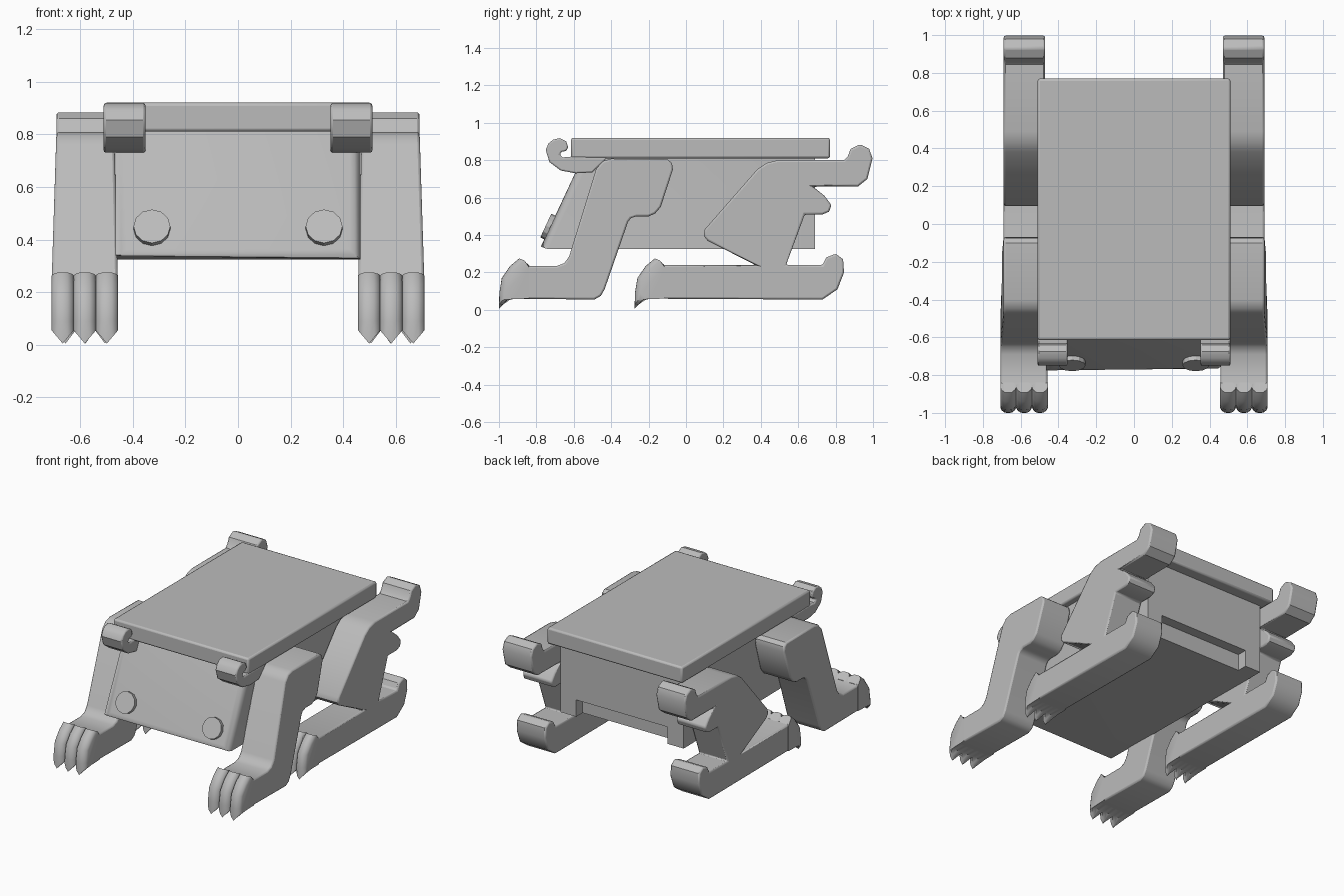
import bpy, bmesh, math
from mathutils import Vector

cube = bpy.data.objects.get("Cube")
if cube:
    bpy.data.objects.remove(cube, do_unlink=True)

stone = bpy.data.materials.new("plain grey")
stone.use_nodes = True
GREY = (0.5, 0.5, 0.5, 1)
stone.diffuse_color = GREY
stone.node_tree.nodes["Principled BSDF"].inputs["Base Color"].default_value = GREY


def finish(name, bm, bevel=0, mirror=False, angle=35):
    bmesh.ops.recalc_face_normals(bm, faces=bm.faces)
    mesh = bpy.data.meshes.new(name)
    bm.to_mesh(mesh)
    bm.free()
    mesh.materials.append(stone)
    ob = bpy.data.objects.new(name, mesh)
    bpy.context.collection.objects.link(ob)
    bpy.ops.object.select_all(action="DESELECT")
    ob.select_set(True)
    bpy.context.view_layer.objects.active = ob
    bpy.ops.object.shade_smooth_by_angle(angle=math.radians(angle))
    if bevel:
        mod = ob.modifiers.new("Bevel", "BEVEL")
        mod.width, mod.segments = bevel, 2
        mod.limit_method, mod.angle_limit = "ANGLE", math.radians(50)
    if mirror:
        ob.modifiers.new("Mirror", "MIRROR")
    return ob


def loft(sections):
    """Join matching (y, z) outlines, given as (x, outline), into a solid."""
    bm = bmesh.new()
    rings = [[bm.verts.new((x, y, z)) for y, z in pts] for x, pts in sections]
    n = len(rings[0])
    for a, b in zip(rings, rings[1:]):
        for i in range(n):
            j = (i + 1) % n
            bm.faces.new((a[i], a[j], b[j], b[i]))
    bm.faces.new(rings[0])
    bm.faces.new(rings[-1])
    return bm


def box(name, x0, x1, y0, y1, z0, z1, **kw):
    outline = [(y0, z0), (y1, z0), (y1, z1), (y0, z1)]
    return finish(name, loft([(x0, outline), (x1, outline)]), **kw)


# Body with a sloping, soft-edged front
side = [(-.78, .325), (.62, .325), (.62, .812), (-.555, .812)]
bm = loft([(-.465, side), (.465, side)])
bm.normal_update()
front = [e for e in bm.edges if all(v.co.y < -.5 for v in e.verts)
         and min(v.co.z for v in e.verts) < .8]
bmesh.ops.bevel(bm, geom=front, offset=.042, segments=3, profile=.5,
                affect="EDGES")
finish("body", bm)

# Back panel above an open notch, with a post at each corner
box("back_panel", -.465, .465, .615, .69, .44, .812)
box("back_post", .345, .465, .615, .69, .325, .45, mirror=True)

# Top slab
box("top_slab", -.51, .51, -.615, .77, .81, .92, bevel=.012)

# Scrolls under the front corners of the slab
scroll = [(-.42, .815), (-.475, .76), (-.50, .735), (-.59, .73), (-.67, .745),
          (-.73, .79), (-.75, .855), (-.735, .89), (-.71, .91), (-.675, .918),
          (-.64, .90), (-.63, .87), (-.64, .85), (-.665, .845), (-.675, .83),
          (-.66, .815), (-.60, .82)]
finish("front_scroll", loft([(.352, scroll), (.51, scroll)]),
       bevel=.008, mirror=True)

# Round studs on the sloping front
slope = Vector((0, .225, .487)).normalized()
out = Vector((0, -slope.z, slope.y))
bm = bmesh.new()
bmesh.ops.create_cone(bm, cap_ends=True, segments=12, radius1=.07,
                      radius2=.07, depth=.05)
bm.transform(out.to_track_quat("Z", "Y").to_matrix().to_4x4())
bmesh.ops.translate(bm, verts=bm.verts, vec=(.327, -.727, .44))
finish("front_stud", bm, mirror=True, angle=20)

# Legs, cut from side outlines
front_leg = [(-.94, .06), (-.49, .055), (-.455, .075), (-.435, .11),
             (-.31, .47), (-.295, .49), (-.265, .50), (-.20, .50),
             (-.165, .515), (-.135, .55), (-.07, .75), (-.075, .785),
             (-.10, .805), (-.40, .808), (-.445, .795), (-.48, .755),
             (-.625, .285), (-.65, .25), (-.69, .235), (-.835, .235),
             (-.88, .255), (-.945, .17)]
hind_leg = [(-.22, .06), (.73, .055), (.81, .11), (.845, .20), (.84, .27),
            (.80, .30), (.75, .28), (.73, .24), (.535, .24), (.635, .51),
            (.73, .51), (.765, .525), (.778, .56), (.74, .61), (.68, .658),
            (.92, .66), (.97, .70), (.997, .81), (.98, .86), (.93, .885),
            (.88, .86), (.865, .82), (.845, .80), (.49, .80), (.43, .785),
            (.38, .75), (.10, .43), (.095, .395), (.115, .37), (.37, .24),
            (-.12, .24), (-.17, .255), (-.225, .17)]

leg = loft([(.47, front_leg), (.69, front_leg)])
for v in leg.verts:      # widen slightly towards the paw
    spread = max(0, min(1, (.8 - v.co.z) / .52))
    v.co.x += .016 * spread if v.co.x > .58 else -.012 * spread
finish("front_leg", leg, bevel=.01, mirror=True)
finish("hind_leg", loft([(.47, hind_leg), (.69, hind_leg)]),
       bevel=.01, mirror=True)

# Three rounded toes with pointed claws on every paw
toe = [(0, .005), (.002, .09), (.015, .17), (.06, .235), (.108, .275),
       (.16, .24), (.16, .06), (.05, .058), (.02, .028)]


def toes(name, y, x0, x1):
    width = (x1 - x0) / 3
    for i in range(3):
        sections = []
        for t in (-1, -.85, -.45, 0, .45, .85, 1):
            back = .028 * t ** 4
            outline = [(y + d + back * (d < .15),
                        max(z, .005 + .05 * abs(t)) - back * (z > .2) * .4)
                       for d, z in toe]
            sections.append((x0 + width * (i + .5 + t / 2), outline))
        finish(f"{name}_{i + 1}", loft(sections), mirror=True, angle=40)


toes("front_toe", -1, .456, .708)
toes("hind_toe", -.275, .468, .692)
